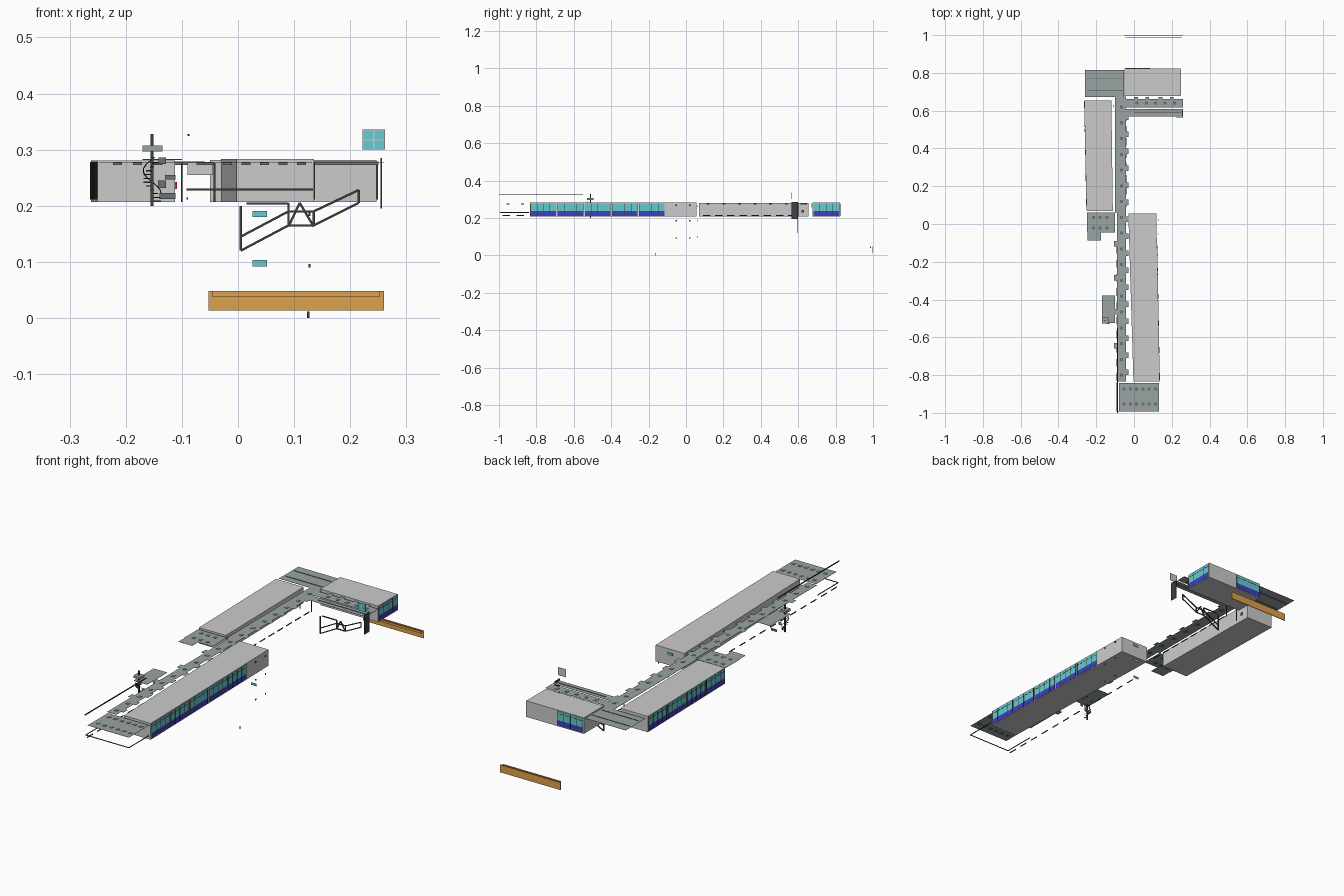
import bpy, bmesh, math
from mathutils import Vector

if "Cube" in bpy.data.objects:
    bpy.data.objects.remove(bpy.data.objects["Cube"])


def material(name, rgb):
    m = bpy.data.materials.new(name)
    m.diffuse_color = (*rgb, 1)
    m.use_nodes = True
    m.node_tree.nodes["Principled BSDF"].inputs["Base Color"].default_value = m.diffuse_color
    return m


CYAN = material("glass_cyan", (0.13, 0.60, 0.62))
BLUE = material("panel_blue", (0.05, 0.05, 0.55))
ROOF = material("canopy_grey_green", (0.32, 0.37, 0.37))
DARK = material("dark_metal", (0.05, 0.05, 0.05))
LIGHT = material("light_fitting", (0.15, 0.17, 0.17))
WOOD = material("orange_wood", (0.72, 0.36, 0.07))
RED = material("red", (0.7, 0.02, 0.05))


def finish(name, bm, mat=None):
    bmesh.ops.recalc_face_normals(bm, faces=bm.faces)
    me = bpy.data.meshes.new(name)
    bm.to_mesh(me)
    bm.free()
    ob = bpy.data.objects.new(name, me)
    bpy.context.collection.objects.link(ob)
    if mat:
        me.materials.append(mat)
    return ob


def add_prism(bm, pts, z0, z1):
    lo = [bm.verts.new((x, y, z0)) for x, y in pts]
    hi = [bm.verts.new((x, y, z1)) for x, y in pts]
    n = len(pts)
    bm.faces.new(lo[::-1])
    bm.faces.new(hi)
    for i in range(n):
        bm.faces.new((lo[i], lo[(i + 1) % n], hi[(i + 1) % n], hi[i]))


def prism(name, pts, z0, z1, mat=None):
    bm = bmesh.new()
    add_prism(bm, pts, z0, z1)
    return finish(name, bm, mat)


def boxes(name, items, mat=None):
    """items: (x0, x1, y0, y1, z0, z1)"""
    bm = bmesh.new()
    for x0, x1, y0, y1, z0, z1 in items:
        add_prism(bm, [(x0, y0), (x1, y0), (x1, y1), (x0, y1)], z0, z1)
    return finish(name, bm, mat)


def beams(name, lines, w, mat=DARK):
    """square bars between pairs of points"""
    bm = bmesh.new()
    for a, b in lines:
        a, b = Vector(a), Vector(b)
        d = b - a
        ret = bmesh.ops.create_cube(bm, size=1)
        rot = d.to_track_quat('Z', 'Y')
        for v in ret['verts']:
            c = Vector((v.co.x * w, v.co.y * w, v.co.z * d.length))
            v.co = rot @ c + (a + b) / 2
    return finish(name, bm, mat)


def window_wall(name, p0, p1, groups, panes):
    """glazing with blue panels below, along a wall from p0 to p1 (outside on the right)"""
    p0, p1 = Vector(p0), Vector(p1)
    d = (p1 - p0).normalized()
    out = Vector((d.y, -d.x))
    L = (p1 - p0).length
    g = L / groups
    glass, blue, frame = bmesh.new(), bmesh.new(), bmesh.new()

    def strip(bm, s0, s1, z0, z1, t):
        a, b = p0 + d * s0, p0 + d * s1
        add_prism(bm, [a, b, b + out * t, a + out * t], z0, z1)

    for i in range(groups):
        s0, s1 = i * g + 0.005, (i + 1) * g - 0.005
        strip(glass, s0, s1, 0.236, 0.278, 0.0015)
        strip(blue, s0, s1, 0.211, 0.236, 0.0015)
        for k in range(panes + 1):
            s = s0 + (s1 - s0) * k / panes
            strip(frame, s - 0.001, s + 0.001, 0.211, 0.278, 0.0022)
        strip(frame, s0, s1, 0.266, 0.2675, 0.0022)
    finish(name + "_glass", glass, CYAN)
    finish(name + "_lower_panels", blue, BLUE)
    finish(name + "_mullions", frame, DARK)


# Three main blocks
prism("south_block", [(-0.003, -0.835), (0.135, -0.835), (0.118, 0.055), (-0.03, 0.055)], 0.207, 0.283)
prism("west_block", [(-0.25, 0.07), (-0.112, 0.07), (-0.12, 0.655), (-0.262, 0.655)], 0.207, 0.281)
prism("north_block", [(-0.05, 0.677), (0.247, 0.677), (0.247, 0.823), (-0.05, 0.823)], 0.207, 0.282)

# Window walls
window_wall("south_windows", (0.135, -0.835), (0.1212, -0.11), 5, 4)
window_wall("west_windows", (-0.262, 0.655), (-0.25, 0.07), 4, 4)
window_wall("north_end_windows", (0.247, 0.677), (0.247, 0.823), 1, 4)
window_wall("north_rear_windows", (0.09, 0.823), (-0.05, 0.823), 1, 4)

# Thin canopy roofs
Z, T = 0.276, 0.001
slabs = {
    "corridor_roof_south": (-0.09, -0.042, -0.835, 0.06),
    "corridor_roof_north": (-0.1, -0.042, 0.06, 0.675),
    "south_canopy": (-0.08, 0.132, -0.992, -0.843),
    "north_west_canopy": (-0.26, -0.052, 0.672, 0.815),
    "east_corridor_roof": (-0.045, 0.26, 0.617, 0.663),
    "stair_roof": (-0.045, 0.26, 0.568, 0.61),
    "middle_canopy": (-0.248, -0.1, -0.045, 0.062),
    "middle_canopy_step": (-0.245, -0.175, -0.088, -0.045),
    "stair_canopy": (-0.17, -0.1, -0.525, -0.378),
}
for name, (x0, x1, y0, y1) in slabs.items():
    z = 0.282 if name == "stair_canopy" else Z
    boxes(name, [(x0, x1, y0, y1, z, z + T)], ROOF)

# Little roof tabs along the corridor edges
tabs = [(-0.045, -0.03, -0.80 + 0.09 * i, -0.77 + 0.09 * i, Z, Z + T) for i in range(16)]
tabs += [(-0.105, -0.088, -0.66 + 0.18 * i, -0.63 + 0.18 * i, Z, Z + T) for i in range(4)]
tabs += [(x, x + 0.02, 0.66, 0.673, Z, Z + T) for x in (0.0, 0.06, 0.13, 0.19)]
boxes("roof_tabs", tabs, ROOF)

# Light fittings set in the canopies
spots = [(-0.066, -0.80 + 0.0835 * i) for i in range(18)]
spots += [(-0.052 + 0.033 * i, y) for i in range(6) for y in (-0.952, -0.873)]
spots += [(0.015 + 0.05 * i, 0.64) for i in range(5)]
spots += [(-0.215 + 0.036 * i, y) for i in range(3) for y in (-0.02, 0.035)]
boxes("canopy_lights", [(x - 0.008, x + 0.008, y - 0.008, y + 0.008, 0.273, 0.278) for x, y in spots], LIGHT)
boxes("canopy_strip_lights", [(-0.25, -0.06, y, y + 0.004, 0.273, 0.279) for y in (0.705, 0.77)]
      + [(0.0, 0.25, 0.588, 0.592, 0.273, 0.279)], LIGHT)

# Railing round the south end and broken kerbs beside the corridor
zr = 0.229
beams("south_railing", [((-0.09, -0.84, zr), (-0.09, -0.992, zr)), ((-0.09, -0.992, zr), (0.132, -0.992, zr)),
                        ((0.132, -0.992, zr), (0.132, -0.845, zr))], 0.003)
kerbs = [(-0.092, -0.089, -0.98 + 0.075 * i, -0.94 + 0.075 * i, 0.211, 0.215) for i in range(12)]
kerbs += [(-0.043, -0.04, 0.09 + 0.065 * i, 0.13 + 0.065 * i, 0.211, 0.215) for i in range(8)]
boxes("corridor_kerbs", kerbs, DARK)
beams("overhead_line", [((-0.088, -1.0, 0.326), (-0.088, -0.55, 0.326))], 0.004)
beams("corridor_posts", [((x, 0.6, 0.207), (x, 0.6, 0.276)) for x in (-0.1, -0.042)], 0.003)
boxes("corridor_header", [(-0.09, -0.045, 0.669, 0.671, 0.255, 0.276)])

# Stair with a half landing on the north wing
Y = 0.598
path = [(0.215, 0.205), (0.135, 0.165), (0.09, 0.165), (0.005, 0.12)]
rail = [(0.215, 0.228), (0.135, 0.19), (0.09, 0.19), (0.005, 0.145)]
lines = []
for run in (path, rail):
    lines += [((a[0], Y, a[1]), (b[0], Y, b[1])) for a, b in zip(run, run[1:])]
lines += [((a[0], Y, a[1]), (b[0], Y, b[1])) for a, b in zip(path, rail)]
lines += [((0.005, Y, 0.12), (0.005, Y, 0.2)), ((0.09, Y, 0.165), (0.09, Y, 0.205)),
          ((0.015, Y, 0.204), (0.09, Y, 0.204)),
          ((0.11, Y, 0.205), (0.09, Y, 0.163)), ((0.11, Y, 0.205), (0.135, Y, 0.163))]
beams("stair_railings", lines, 0.004)
boxes("stair_end_screen", [(0.254, 0.257, 0.565, 0.6, 0.195, 0.285)], DARK)

# Square glazed panel in a frame
boxes("hung_window_panes", [(x, x + 0.0175, 0.564, 0.566, z, z + 0.0155)
                            for x in (0.2235, 0.243) for z in (0.301, 0.3185)], CYAN)
boxes("hung_window_frame", [(0.222, 0.262, 0.565, 0.567, 0.3, 0.336)])

# Small panels and markers beyond the south block
boxes("small_glass_panels", [(0.026, 0.052, 0.06, 0.062, z, z + 0.011) for z in (0.092, 0.18, 0.258)], CYAN)
boxes("small_markers", [(0.126, 0.129, y, y + 0.006, z, z + 0.006)
                        for y in (-0.055, 0.017) for z in (0.09, 0.182, 0.265)], DARK)
boxes("low_marker", [(0.123, 0.127, -0.166, -0.162, 0, 0.012)], DARK)
boxes("red_sign", [(-0.112, -0.109, 0.618, 0.63, 0.23, 0.242)], RED)

# Spiral stair with its column, cap and side panels
cx, cy = -0.153, -0.51
beams("spiral_column", [((cx, cy, 0.2), (cx, cy, 0.328))], 0.005)
bm = bmesh.new()
for i in range(11):
    a, z = i * math.radians(30), 0.207 + i * 0.0068
    pts = [(cx, cy)] + [(cx + 0.016 * math.cos(a + t), cy + 0.016 * math.sin(a + t)) for t in (-0.22, 0.22)]
    add_prism(bm, pts, z, z + 0.002)
finish("spiral_treads", bm, DARK)
hx = [(cx + 0.016 * math.cos(i * 0.5), cy + 0.016 * math.sin(i * 0.5), 0.222 + i * 0.0065) for i in range(11)]
beams("spiral_handrail", list(zip(hx, hx[1:])), 0.0015)
boxes("spiral_cap", [(-0.17, -0.135, -0.528, -0.495, 0.297, 0.307)], ROOF)
boxes("spiral_side_panels", [(-0.142, -0.128, -0.53, -0.528, 0.274, 0.286), (-0.143, -0.128, -0.50, -0.498, 0.232, 0.245),
                             (-0.14, -0.111, -0.47, -0.468, 0.212, 0.223), (-0.13, -0.111, -0.44, -0.438, 0.247, 0.255)], LIGHT)

# Long orange trough at the back
boxes("trough_back", [(-0.053, 0.26, 0.996, 0.999, 0.013, 0.048)], WOOD)
boxes("trough_front_lip", [(-0.046, 0.253, 0.985, 0.988, 0.038, 0.048)], WOOD)
